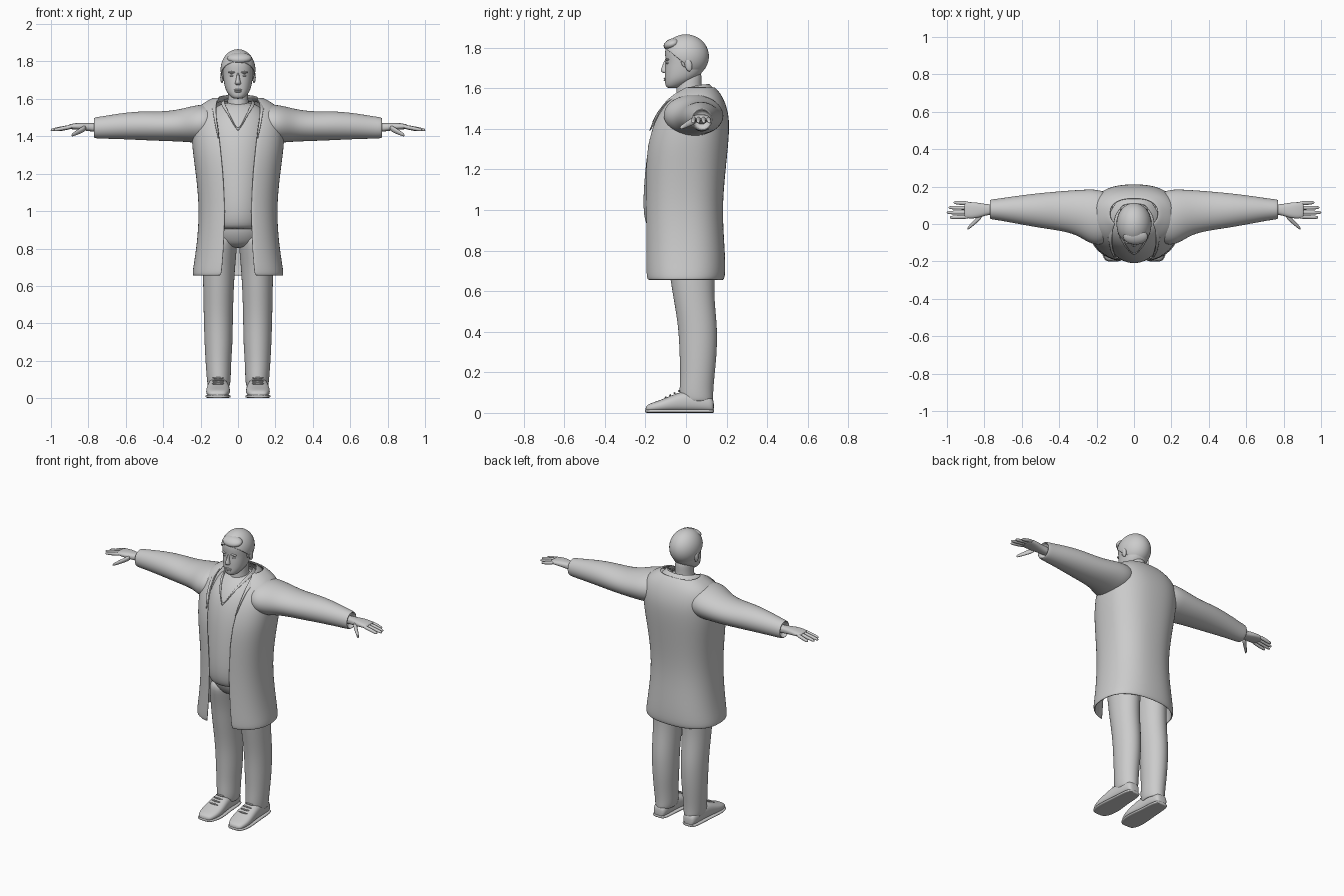
import bpy, bmesh
from math import sin, cos, pi, asin, copysign
from mathutils import Matrix, Vector

cube = bpy.data.objects.get("Cube")
if cube:
    bpy.data.objects.remove(cube)

grey = bpy.data.materials.new("plain grey")
grey.use_nodes = True
grey.diffuse_color = (0.6, 0.6, 0.6, 1)
grey.node_tree.nodes["Principled BSDF"].inputs["Base Color"].default_value = grey.diffuse_color


def power(value, p):
    return copysign(abs(value) ** (2 / p), value)


def finish(name, bm, mirror=False, thickness=0, smooth=2):
    """Turn a bmesh into a smooth grey object with its modifiers."""
    bmesh.ops.recalc_face_normals(bm, faces=bm.faces)
    for face in bm.faces:
        face.smooth = True
    mesh = bpy.data.meshes.new(name)
    bm.to_mesh(mesh)
    bm.free()
    mesh.materials.append(grey)
    obj = bpy.data.objects.new(name, mesh)
    bpy.context.collection.objects.link(obj)
    if mirror:
        mod = obj.modifiers.new("Mirror", 'MIRROR')
        mod.use_clip = True
    if thickness:
        mod = obj.modifiers.new("Solidify", 'SOLIDIFY')
        mod.thickness, mod.offset, mod.edge_crease_rim = thickness, 0, 0.6
    if smooth:
        mod = obj.modifiers.new("Subdivision", 'SUBSURF')
        mod.levels = mod.render_levels = smooth
    return obj


def bridge(bm, rings, closed):
    for low, high in zip(rings, rings[1:]):
        count = len(low)
        for i in range(count if closed else count - 1):
            j = (i + 1) % count
            bm.faces.new((low[i], low[j], high[j], high[i]))


def loft(name, axis, rows, sides=16, p=2, mirror=False):
    """Rows are (position, low and high on one cross axis, low and high on the other)."""
    bm = bmesh.new()
    rings = []
    for t, a0, a1, b0, b1 in rows:
        ring = []
        for i in range(sides):
            ang = 2 * pi * i / sides
            a = (a0 + a1) / 2 + (a1 - a0) / 2 * power(cos(ang), p)
            b = (b0 + b1) / 2 + (b1 - b0) / 2 * power(sin(ang), p)
            co = {"x": (t, a, b), "y": (a, t, b), "z": (a, b, t)}[axis]
            ring.append(bm.verts.new(co))
        rings.append(ring)
    bridge(bm, rings, True)
    bm.faces.new(rings[0])
    bm.faces.new(rings[-1])
    return finish(name, bm, mirror)


def upright(name, rows, **kw):
    """Vertical loft centred on x: rows are (z, half width, front, back)."""
    return loft(name, "z", [(z, -w, w, f, b) for z, w, f, b in rows], **kw)


def open_shell(name, rows, count=29, p=2.4):
    """Cloth wrapped round the back: rows are (z, half width, front, back, half gap)."""
    bm = bmesh.new()
    rings = []
    for z, w, front, back, gap in rows:
        start = asin((gap / w) ** (p / 2))
        ring = []
        for i in range(count):
            ang = start + (2 * pi - 2 * start) * i / (count - 1)
            y = (front + back) / 2 - (back - front) / 2 * power(cos(ang), p)
            ring.append(bm.verts.new((w * power(sin(ang), p), y, z)))
        rings.append(ring)
    bridge(bm, rings, False)
    return finish(name, bm, thickness=0.012)


def collar_strip(name, points, drop, thickness):
    """Folded band: each point of the neck edge carries its own width."""
    bm = bmesh.new()
    rings = []
    for x, y, z, width in points:
        out = Vector((x, y - 0.03, 0)).normalized() * width
        if x == 0:
            out.x = 0
        edge = Vector((x, y, z))
        fall = Vector((0, 0, -drop * width))
        rings.append([bm.verts.new(edge), bm.verts.new(edge + out + fall)])
    bridge(bm, rings, False)
    return finish(name, bm, True, thickness)


def blob(name, centre, size, mirror=False, tilt=0):
    bm = bmesh.new()
    place = Matrix.Translation(centre) @ Matrix.Rotation(tilt, 4, 'X') @ Matrix.Diagonal((*size, 1))
    bmesh.ops.create_uvsphere(bm, u_segments=20, v_segments=12, radius=1, matrix=place)
    return finish(name, bm, mirror, smooth=0)


# Coat body, open down the front
open_shell("coat", [
    (.655, .238, -.195, .18, .09), (.68, .238, -.2, .19, .085), (.8, .217, -.2, .187, .075),
    (1, .2, -.2, .172, .068), (1.2, .22, -.202, .19, .078), (1.32, .238, -.195, .203, .09),
    (1.43, .245, -.165, .21, .102), (1.5, .24, -.125, .198, .113), (1.55, .215, -.085, .178, .115),
    (1.58, .17, -.05, .158, .112), (1.605, .125, -.02, .135, .1)])

# Coat collar and lapels
collar_strip("coat_collar", [
    (0, .112, 1.622, .045), (.06, .1, 1.622, .045), (.098, .045, 1.615, .04),
    (.112, -.03, 1.59, .035), (.117, -.085, 1.55, .025), (.114, -.13, 1.49, .02),
    (.1, -.175, 1.39, .012)], 0.9, 0.01)

# Sleeves, with the cuff turned in
loft("sleeves", "x", [
    (.1, -.07, .15, 1.4, 1.56), (.18, -.125, .188, 1.36, 1.575), (.25, -.1, .188, 1.365, 1.563),
    (.31, -.058, .184, 1.37, 1.546), (.4, -.037, .177, 1.373, 1.533), (.52, -.02, .166, 1.378, 1.537),
    (.64, .003, .15, 1.384, 1.523), (.73, .02, .136, 1.386, 1.507), (.77, .024, .132, 1.388, 1.502),
    (.772, .033, .123, 1.397, 1.493), (.74, .036, .12, 1.4, 1.49)], mirror=True)

# Shirt and its neckline
upright("shirt", [
    (.9, .13, -.165, .12), (.915, .15, -.195, .13), (1, .152, -.217, .13), (1.2, .165, -.203, .14),
    (1.33, .18, -.186, .15), (1.43, .185, -.16, .16), (1.5, .17, -.125, .15), (1.55, .13, -.08, .125),
    (1.585, .075, -.035, .1)], sides=24)
collar_strip("shirt_collar", [
    (0, .1, 1.6, .02), (.05, .085, 1.602, .02), (.075, .03, 1.6, .02), (.072, -.04, 1.58, .02),
    (.05, -.1, 1.53, .015), (.025, -.14, 1.475, .01), (0, -.162, 1.43, .006)], 0.9, 0.008)

# Trousers
upright("trouser_hips", [
    (.8, .09, -.08, .12), (.84, .15, -.12, .145), (.9, .162, -.15, .145), (.97, .155, -.15, .13)])
loft("trouser_legs", "z", [
    (.9, .0, .165, -.13, .145), (.8, .004, .185, -.11, .15), (.7, .014, .19, -.085, .145),
    (.6, .02, .188, -.07, .14), (.5, .024, .186, -.052, .148), (.4, .026, .184, -.038, .157),
    (.28, .028, .18, -.033, .153), (.18, .036, .174, -.03, .142), (.1, .037, .168, -.035, .135),
    (.06, .043, .163, -.03, .137), (.055, .053, .153, -.02, .127), (.08, .055, .15, -.015, .12)],
    mirror=True)

# Shoes, soles and laces
shoe = [(-.2, .08, .14, .03), (-.185, .058, .16, .045), (-.13, .04, .174, .062),
        (-.06, .043, .168, .092), (0, .053, .162, .112), (.08, .056, .157, .1),
        (.125, .064, .15, .08), (.138, .08, .135, .06)]
loft("shoes", "y", [(y, a, b, .004, h) for y, a, b, h in shoe], p=2.6, mirror=True)
loft("soles", "y", [(y * 1.01, a - .004, b + .004, 0, .018) for y, a, b, h in shoe], p=4, mirror=True)
for i in range(4):
    blob("shoe_lace", (.106, -.1 + .022 * i, .077 + .01 * i), (.032, .005, .005), True)

# Hands
loft("palms", "x", [
    (.72, .05, .105, 1.42, 1.47), (.78, .05, .105, 1.425, 1.47), (.82, .035, .112, 1.43, 1.472),
    (.86, .028, .118, 1.435, 1.472), (.9, .03, .117, 1.438, 1.465), (.908, .04, .11, 1.443, 1.46)],
    p=2.5, mirror=True)
for name, y, tip in (("little_finger", .11, .965), ("ring_finger", .086, .992),
                     ("middle_finger", .062, 1.002), ("index_finger", .039, .985)):
    rows = []
    for step, r in ((0, .011), (.35, .012), (.7, .011), (.93, .009), (1, .004)):
        x, z = .88 + (tip - .88) * step, 1.453 - .02 * step
        fan = y + (y - .07) * .12 * step
        rows.append((x, fan - r, fan + r, z - r, z + r))
    loft(name + "s", "x", rows, sides=8, mirror=True)
rows = []
for step, r in ((0, .02), (.4, .017), (.75, .013), (.95, .01), (1, .005)):
    x, y, z = .81 + .08 * step, .05 - .075 * step, 1.447 - .042 * step
    rows.append((x, y - r, y + r, z - r, z + r))
loft("thumbs", "x", rows, sides=8, mirror=True)

# Neck and head
upright("neck", [(1.48, .075, -.06, .09), (1.56, .058, -.05, .08), (1.63, .054, -.045, .077),
                 (1.7, .054, -.045, .08)])
upright("head", [
    (1.6, .022, -.09, -.05), (1.612, .042, -.103, -.01), (1.64, .064, -.106, .045),
    (1.67, .074, -.106, .078), (1.7, .079, -.105, .092), (1.73, .083, -.101, .099),
    (1.77, .085, -.107, .1), (1.81, .082, -.102, .095), (1.84, .064, -.075, .07),
    (1.855, .03, -.035, .035)], p=2.2)

# Face
upright("nose", [(1.742, .007, -.108, -.08), (1.71, .01, -.118, -.08), (1.69, .016, -.128, -.08),
                 (1.68, .018, -.124, -.08), (1.673, .012, -.108, -.08)], sides=8)
for name, z, w in (("upper_lip", 1.648, .022), ("lower_lip", 1.639, .019)):
    blob(name, (0, -.1, z), (w, .01, .005))
blob("eyes", (.031, -.089, 1.724), (.014, .009, .006), True)
blob("eyebrows", (.032, -.092, 1.742), (.021, .012, .006), True)
blob("ears", (.086, .012, 1.715), (.009, .018, .032), True, 0.2)

# Hair: a cap trimmed along the hairline, with a swept fringe
bm = bmesh.new()
place = Matrix.Translation((0, -.001, 1.757)) @ Matrix.Diagonal((.091, .112, .106, 1))
bmesh.ops.create_uvsphere(bm, u_segments=32, v_segments=20, radius=1, matrix=place)
bmesh.ops.bisect_plane(bm, geom=bm.verts[:] + bm.edges[:] + bm.faces[:],
                       plane_co=(0, -.1, 1.795), plane_no=(0, .62, .78), clear_inner=True)
finish("hair", bm, thickness=0.006, smooth=1)
blob("hair_fringe", (.008, -.068, 1.818), (.066, .044, .027), tilt=0.35)
blob("sideburns", (.079, -.008, 1.745), (.009, .018, .04), True)
